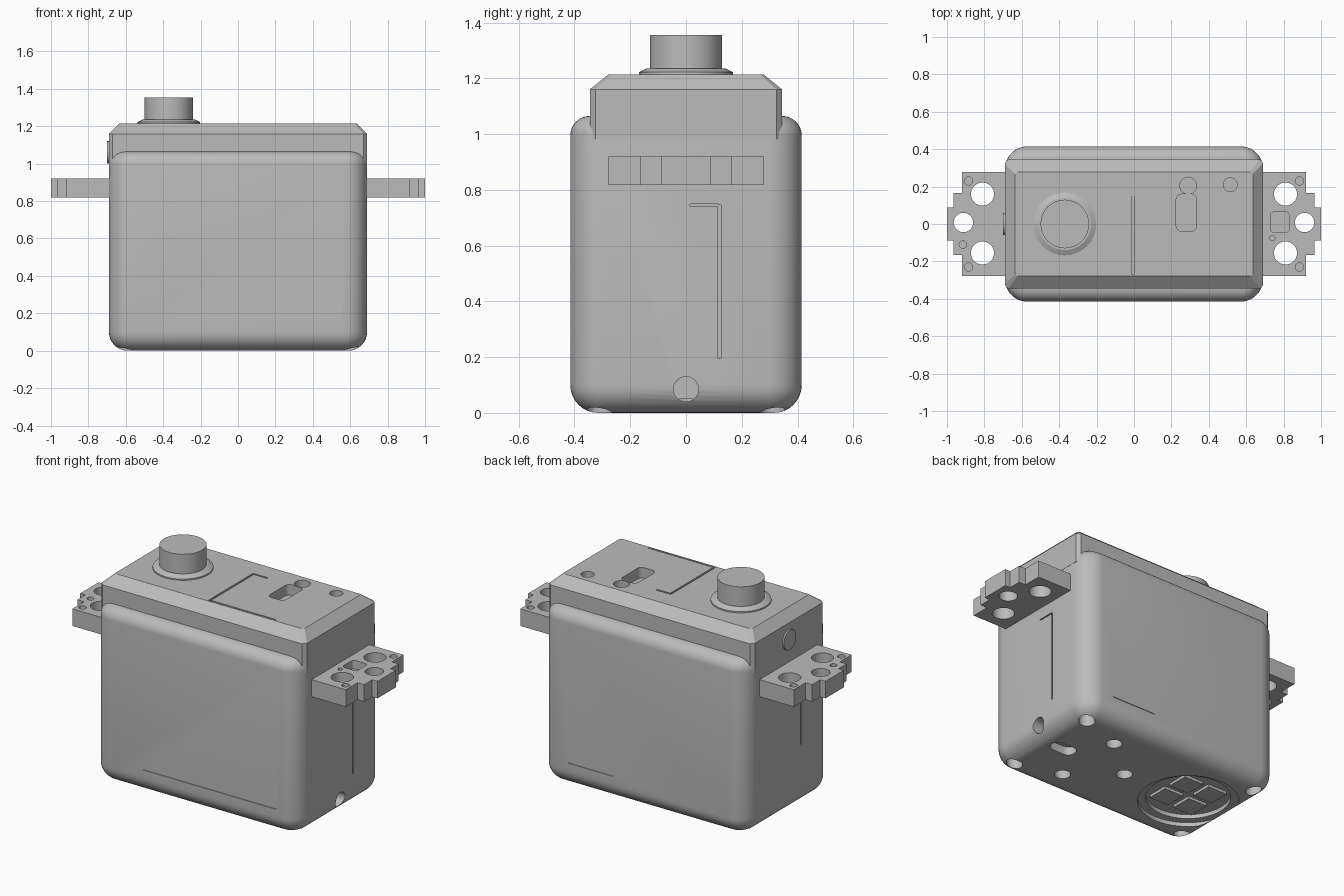
import bpy, bmesh, math
from mathutils import Vector, Matrix

cube = bpy.data.objects.get("Cube")
if cube:
    bpy.data.objects.remove(cube, do_unlink=True)

grey = bpy.data.materials.new("casing grey")
grey.use_nodes = True
COLOUR = (0.5, 0.5, 0.5, 1)
grey.diffuse_color = COLOUR
grey.node_tree.nodes["Principled BSDF"].inputs["Base Color"].default_value = COLOUR


def make(name, bm):
    bmesh.ops.recalc_face_normals(bm, faces=bm.faces)
    mesh = bpy.data.meshes.new(name)
    bm.to_mesh(mesh)
    bm.free()
    mesh.materials.append(grey)
    obj = bpy.data.objects.new(name, mesh)
    bpy.context.collection.objects.link(obj)
    return obj


def loft(name, rings):
    """Skin a stack of closed point rings and cap both ends."""
    bm = bmesh.new()
    rows = [[bm.verts.new(p) for p in ring] for ring in rings]
    n = len(rows[0])
    for low, high in zip(rows, rows[1:]):
        for i in range(n):
            j = (i + 1) % n
            bm.faces.new((low[i], low[j], high[j], high[i]))
    bm.faces.new(rows[0][::-1])
    bm.faces.new(rows[-1])
    return make(name, bm)


def rounded(hx, hy, r, z, steps, cx=0, cy=0):
    """Rounded rectangle ring at height z."""
    pts = []
    for q, (sx, sy) in enumerate([(1, 1), (-1, 1), (-1, -1), (1, -1)]):
        for k in range(steps + 1):
            a = math.pi / 2 * (q + k / steps)
            pts.append((cx + sx * (hx - r) + r * math.cos(a),
                        cy + sy * (hy - r) + r * math.sin(a), z))
    return pts


def circle(x, y, r, z, n=32):
    return [(x + r * math.cos(math.tau * i / n), y + r * math.sin(math.tau * i / n), z)
            for i in range(n)]


def cyl(x, y, r, z0, z1, n=24):
    return loft("cutter", [circle(x, y, r, z0, n), circle(x, y, r, z1, n)])


def box(x, y, z, sx, sy, sz):
    bm = bmesh.new()
    bmesh.ops.create_cube(bm, size=1, matrix=Matrix.Translation((x, y, z))
                          @ Matrix.Diagonal((sx, sy, sz, 1)))
    return make("cutter", bm)


def cut(target, cutters):
    bpy.context.view_layer.objects.active = target
    for c in cutters:
        mod = target.modifiers.new("cut", "BOOLEAN")
        mod.operation, mod.solver, mod.object = "DIFFERENCE", "EXACT", c
        bpy.ops.object.modifier_apply(modifier=mod.name)
        bpy.data.objects.remove(c, do_unlink=True)


def smooth(obj, angle=30):
    bpy.ops.object.select_all(action="DESELECT")
    obj.select_set(True)
    bpy.context.view_layer.objects.active = obj
    bpy.ops.object.shade_smooth_by_angle(angle=math.radians(angle))


# Casing: rounded box with a large bottom radius and a smaller shoulder radius
HX, HY, TOP, CORNER, R_LOW, R_TOP = 0.69, 0.415, 1.065, 0.12, 0.1, 0.07
profile = []
for i in range(9):
    a = math.pi / 2 * i / 8
    profile.append((R_LOW * (1 - math.sin(a)), R_LOW * (1 - math.cos(a))))
for i in range(9):
    a = math.pi / 2 * i / 8
    profile.append((R_TOP * (1 - math.cos(a)), TOP - R_TOP * (1 - math.sin(a))))
casing = loft("casing", [rounded(HX - d, HY - d, CORNER - d, z, 8) for d, z in profile])

# Screw holes in the underside
cutters = [cyl(x, y, 0.045, -0.1, 0.09) for x in (-0.6, 0.6) for y in (-0.31, 0.31)]
cutters += [cyl(x, y, 0.045, -0.1, 0.08) for x, y in ((0.33, 0.22), (0.33, -0.22), (0.07, 0))]
cutters.append(loft("cutter", [rounded(0.08, 0.045, 0.04, z, 4, 0.51) for z in (-0.1, 0.05)]))
# Round stepped recess in the underside
cutters += [cyl(-0.39, 0, 0.28, -0.1, 0.025, 48), cyl(-0.39, 0, 0.235, -0.1, 0.05, 48)]
# Cable hole in the end
cable = cyl(0, 0, 0.045, -0.12, 0.12)
cable.data.transform(Matrix.Translation((0.66, 0, 0.085)) @ Matrix.Rotation(math.pi / 2, 4, "Y"))
cutters.append(cable)
# Thin seams on the ends, front and back
cutters += [box(HX, 0.12, 0.47, 0.02, 0.01, 0.55), box(HX, 0.065, 0.745, 0.02, 0.1, 0.008),
            box(-HX, -0.12, 0.55, 0.014, 0.008, 0.35),
            box(0.1, -HY, 0.15, 0.9, 0.008, 0.006), box(0.35, HY, 0.15, 0.3, 0.008, 0.006)]
cut(casing, cutters)
smooth(casing)

# Four raised pads on the floor of the round recess
for sx in (-1, 1):
    for sy in (-1, 1):
        pad = box(-0.39 + sx * 0.085, sy * 0.085, 0.044, 0.13, 0.13, 0.022)
        pad.name = "recess_pad"

# Lid: narrower block with chamfered top edges
lid = loft("lid", [rounded(HX + 0.001, 0.345, 0.02, 0.98, 1),
                   rounded(HX + 0.001, 0.345, 0.02, 1.16, 1),
                   rounded(0.635, 0.278, 0.012, 1.214, 1)])
slot = loft("cutter", [rounded(0.055, 0.1, 0.03, z, 4, 0.28, 0.06) for z in (1.15, 1.3)])
cut(lid, [slot, cyl(0.29, 0.205, 0.045, 1.15, 1.3), cyl(0.515, 0.21, 0.037, 1.16, 1.3),
          box(-0.005, -0.06, 1.214, 0.012, 0.42, 0.02),
          box(0.04, 0.155, 1.214, 0.1, 0.01, 0.016),
          box(0.22, -0.265, 1.214, 0.44, 0.007, 0.01)])

# Output shaft on its tapered collar
collar = loft("shaft_collar", [circle(-0.37, 0, r, z) for r, z in
                               ((0.168, 1.2), (0.168, 1.222), (0.14, 1.236))])
shaft = loft("output_shaft", [circle(-0.37, 0, 0.13, z) for z in (1.2, 1.355)])
smooth(collar, 25)
smooth(shaft)

# Low round boss on the shaft end of the lid
boss = cyl(0, 0, 0.06, -0.01, 0.01)
boss.name = "end_boss"
boss.data.transform(Matrix.Translation((-HX, 0, 1.06)) @ Matrix.Rotation(math.pi / 2, 4, "Y"))

# Mounting flanges with stepped outlines and holes
half = [(0.66, 0.278), (0.92, 0.278), (0.92, 0.165), (0.965, 0.165), (0.965, 0.088), (1.0, 0.088)]
outline = half + [(x, -y) for x, y in reversed(half)]
for side, name in ((1, "left_flange"), (-1, "right_flange")):
    flange = loft(name, [[(side * x, y, z) for x, y in outline] for z in (0.818, 0.922)])
    holes = [cyl(side * 0.81, y, 0.062, 0.7, 1) for y in (-0.155, 0.16)]
    holes.append(cyl(side * 0.912, 0.008, 0.052, 0.7, 1))
    holes += [cyl(side * 0.885, y, 0.022, 0.88, 1, 12) for y in (-0.23, 0.23)]
    if side > 0:
        holes.append(loft("cutter", [rounded(0.05, 0.055, 0.02, z, 3, 0.78, 0.01)
                                     for z in (0.87, 1)]))
        holes.append(cyl(0.74, -0.075, 0.014, 0.88, 1, 12))
    else:
        holes.append(cyl(-0.915, -0.11, 0.02, 0.88, 1, 12))
    cut(flange, holes)
    smooth(flange)
